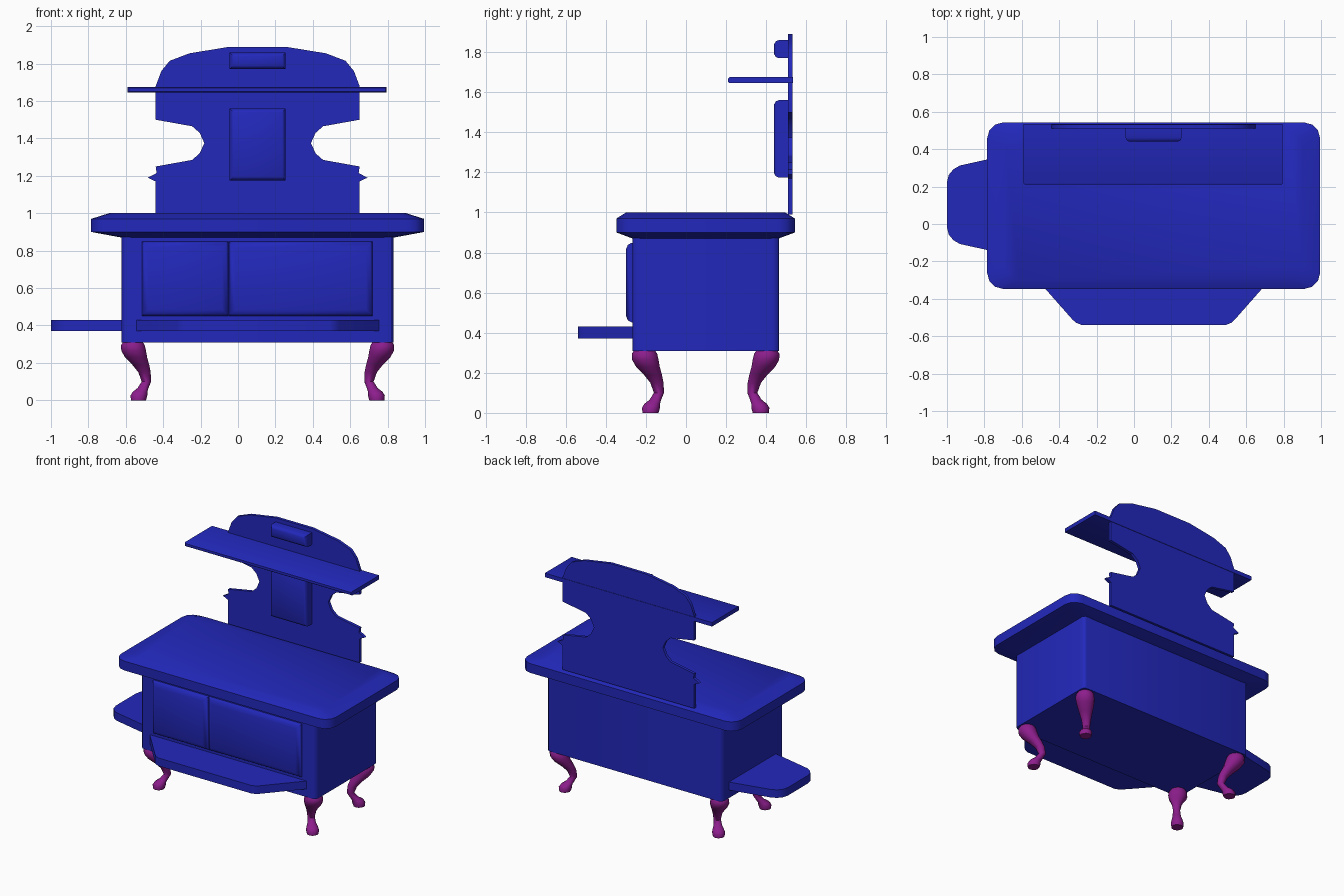
import bpy, bmesh, math

if "Cube" in bpy.data.objects:
    bpy.data.objects.remove(bpy.data.objects["Cube"])

CX, CY = 0.105, 0.098          # centre of the stove body


def material(name, rgb):
    m = bpy.data.materials.new(name)
    m.diffuse_color = (*rgb, 1)
    m.use_nodes = True
    m.node_tree.nodes["Principled BSDF"].inputs["Base Color"].default_value = m.diffuse_color
    return m


BLUE = material("blue_enamel", (0.016, 0.021, 0.5))
PURPLE = material("purple_enamel", (0.27, 0.013, 0.27))


def loft(name, loops, mat=BLUE, angle=40):
    """Skin a series of equal-length closed loops and cap both ends."""
    bm = bmesh.new()
    rings = [[bm.verts.new(p) for p in loop] for loop in loops]
    n = len(rings[0])
    for a, b in zip(rings, rings[1:]):
        for i in range(n):
            j = (i + 1) % n
            bm.faces.new((a[i], a[j], b[j], b[i]))
    bm.faces.new(rings[0])
    bm.faces.new(rings[-1])
    bmesh.ops.recalc_face_normals(bm, faces=bm.faces[:])
    mesh = bpy.data.meshes.new(name)
    bm.to_mesh(mesh)
    bm.free()
    mesh.shade_smooth()
    mesh.set_sharp_from_angle(angle=math.radians(angle))
    mesh.materials.append(mat)
    ob = bpy.data.objects.new(name, mesh)
    bpy.context.collection.objects.link(ob)
    return ob


def rounded_rect(hx, hy, r, seg=3):
    pts = []
    for k, (sx, sy) in enumerate(((1, 1), (-1, 1), (-1, -1), (1, -1))):
        for i in range(seg + 1):
            a = math.pi / 2 * (k + i / seg)
            pts.append((sx * (hx - r) + r * math.cos(a), sy * (hy - r) + r * math.sin(a)))
    return pts


def slab(name, outline, z0, z1):
    return loft(name, [[(x, y, z) for x, y in outline] for z in (z0, z1)], angle=30)


def raised_panel(name, x0, x1, z0, z1, steps):
    """Panel standing off toward the front; steps are (y, inset) pairs."""
    loops = []
    for y, d in steps:
        loops.append([(x0 + d, y, z0 + d), (x1 - d, y, z0 + d),
                      (x1 - d, y, z1 - d), (x0 + d, y, z1 - d)])
    return loft(name, loops)


# Oven body
slab("oven_body", [(x + CX, y + CY) for x, y in rounded_rect(0.727, 0.365, 0.03)], 0.31, 0.88)

# Cooktop: one rounded outline, scaled at each level
top = rounded_rect(0.89, 0.445, 0.085)
loft("cooktop", [[(x * s + CX, y * s + CY, z) for x, y in top]
                 for z, s in ((0.87, 0.818), (0.90, 1), (0.97, 1), (1.0, 0.893))])

# Oven doors
door_steps = ((-0.262, 0), (-0.275, 0.003), (-0.29, 0.012), (-0.30, 0.035))
raised_panel("firebox_door", -0.515, -0.05, 0.45, 0.85, door_steps)
raised_panel("oven_door", -0.05, 0.72, 0.45, 0.85, door_steps)

# Front hearth shelf and side shelf
half = [(0.655, -0.26), (0.585, -0.34), (0.435, -0.51), (0.415, -0.528), (0.385, -0.54)]
slab("front_shelf", [(CX + x, y) for x, y in half] + [(CX - x, y) for x, y in reversed(half)],
     0.37, 0.43)
half = [(-0.61, 0.28), (-0.785, 0.242), (-0.93, 0.21), (-0.965, 0.19), (-0.99, 0.16), (-1.0, 0.12)]
slab("side_shelf", [(x, 0.103 + y) for x, y in half] + [(x, 0.103 - y) for x, y in reversed(half)],
     0.37, 0.43)

# Scalloped back panel, half outline mirrored
half = [(0.545, 0.99), (0.545, 1.17), (0.587, 1.19), (0.54, 1.215), (0.545, 1.25),
        (0.35, 1.285), (0.31, 1.32), (0.285, 1.375), (0.31, 1.43), (0.35, 1.465),
        (0.545, 1.50), (0.545, 1.68), (0.515, 1.76), (0.47, 1.815), (0.365, 1.855), (0.15, 1.89)]
outline = [(CX + x, z) for x, z in half] + [(CX - x, z) for x, z in reversed(half)]
loft("back_panel", [[(x, y, z) for x, z in outline] for y in (0.51, 0.532)], angle=30)

# Raised boxes on the back panel, with softened front edges
box_steps = ((0.515, 0), (0.462, 0), (0.448, 0.006), (0.44, 0.02))
raised_panel("warming_box", -0.045, 0.255, 1.175, 1.56, box_steps)
raised_panel("crest_box", -0.045, 0.255, 1.77, 1.86, box_steps)

# Warming shelf
raised_panel("warming_shelf", -0.59, 0.795, 1.645, 1.675,
             ((0.535, 0), (0.218, 0), (0.21, 0.006)))

# Cabriole legs: (height, inward offset from corner, radius)
LEG = [(0.315, 0.06, 0.05), (0.295, 0.06, 0.063), (0.265, 0.064, 0.066), (0.23, 0.077, 0.059),
       (0.19, 0.102, 0.045), (0.15, 0.122, 0.033), (0.10, 0.132, 0.025), (0.065, 0.114, 0.029),
       (0.045, 0.098, 0.039), (0.025, 0.092, 0.045), (0.0, 0.09, 0.04)]
for sx, side in ((-1, "left"), (1, "right")):
    for sy, end in ((-1, "front"), (1, "back")):
        loops = []
        for z, d, r in LEG:
            x, y = CX + sx * (0.727 - d), CY + sy * (0.365 - d)
            loops.append([(x + r * math.cos(a * math.pi / 6), y + r * math.sin(a * math.pi / 6), z)
                          for a in range(12)])
        loft(f"{end}_{side}_leg", loops, PURPLE, 50)
